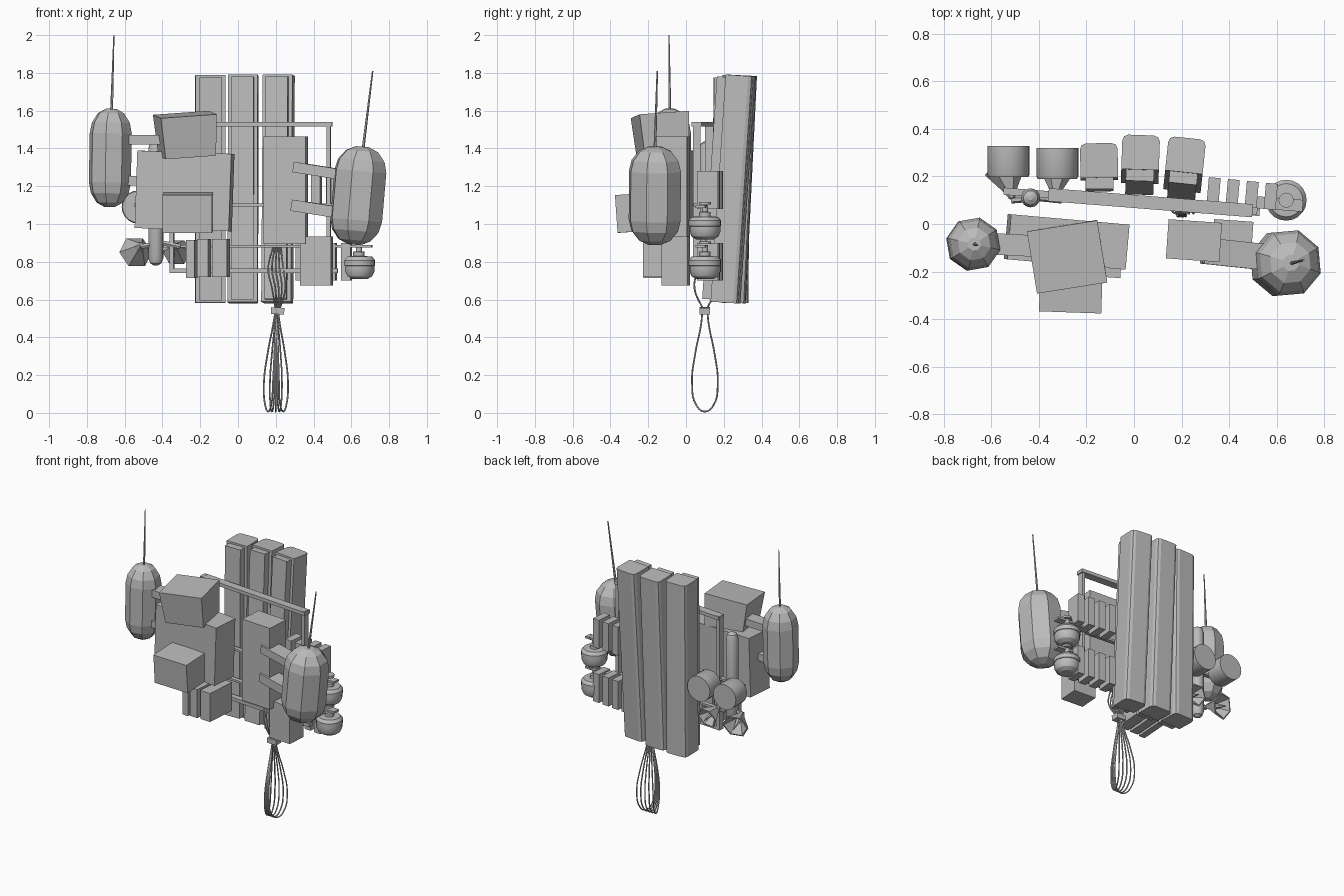
import bpy, bmesh, math
from mathutils import Vector, Matrix, Euler

cube = bpy.data.objects.get("Cube")
if cube:
    bpy.data.objects.remove(cube)

grey = bpy.data.materials.new("plain grey")
grey.use_nodes = True
grey.diffuse_color = (0.5, 0.5, 0.5, 1)
grey.node_tree.nodes["Principled BSDF"].inputs["Base Color"].default_value = (0.5, 0.5, 0.5, 1)


def finish(name, bm, loc=(0, 0, 0), rot=(0, 0, 0), smooth=False):
    bmesh.ops.recalc_face_normals(bm, faces=bm.faces)
    me = bpy.data.meshes.new(name)
    bm.to_mesh(me)
    bm.free()
    me.materials.append(grey)
    ob = bpy.data.objects.new(name, me)
    bpy.context.collection.objects.link(ob)
    ob.location = loc
    ob.rotation_euler = [math.radians(a) for a in rot]
    if smooth:
        bpy.ops.object.select_all(action='DESELECT')
        ob.select_set(True)
        bpy.context.view_layer.objects.active = ob
        bpy.ops.object.shade_smooth_by_angle(angle=math.radians(30))
    return ob


def box(name, loc, size, rot=(0, 0, 0), taper=1.0, bevel=0):
    """Box whose lower end is scaled by taper."""
    bm = bmesh.new()
    bmesh.ops.create_cube(bm, size=1)
    for v in bm.verts:
        k = taper if v.co.z < 0 else 1
        v.co = Vector((v.co.x * size[0] * k, v.co.y * size[1] * k, v.co.z * size[2]))
    if bevel:
        edges = [e for e in bm.edges if abs(e.verts[0].co.z - e.verts[1].co.z) > size[2] / 2
                 and e.verts[0].co.y > 0]
        bmesh.ops.bevel(bm, geom=edges, offset=bevel, segments=2, affect='EDGES', profile=0.5)
    return finish(name, bm, loc, rot)


def lathe(name, profile, sides, loc, rot=(0, 0, 0), smooth=False, turn=0.0):
    """Closed solid turned about local z from (radius, height) pairs."""
    bm = bmesh.new()
    rings = []
    for r, z in profile:
        rings.append([bm.verts.new((r * math.cos(math.tau * (i + turn) / sides),
                                    r * math.sin(math.tau * (i + turn) / sides), z))
                      for i in range(sides)])
    for a, b in zip(rings, rings[1:]):
        for i in range(sides):
            j = (i + 1) % sides
            bm.faces.new((a[i], a[j], b[j], b[i]))
    bm.faces.new(rings[0][::-1])
    bm.faces.new(rings[-1])
    return finish(name, bm, loc, rot, smooth)


def rod(name, start, end, r0, r1, sides=6):
    a, b = Vector(start), Vector(end)
    ob = lathe(name, [(r0, 0), (r1, (b - a).length)], sides, a)
    ob.rotation_euler = (b - a).to_track_quat('Z', 'Y').to_euler()


def cable(name, points, cyclic=False):
    cu = bpy.data.curves.new(name, 'CURVE')
    cu.dimensions = '3D'
    cu.bevel_depth = 0.0045
    cu.bevel_resolution = 1
    cu.resolution_u = 5
    sp = cu.splines.new('BEZIER')
    sp.bezier_points.add(len(points) - 1)
    for bp, p in zip(sp.bezier_points, points):
        bp.co = p
        bp.handle_left_type = bp.handle_right_type = 'AUTO'
    sp.use_cyclic_u = cyclic
    cu.materials.append(grey)
    ob = bpy.data.objects.new(name, cu)
    bpy.context.collection.objects.link(ob)


# Three tall rear columns, each with a raised front slab
for i, (x, y, lean, yaw) in enumerate([(-0.147, 0.262, -0.5, 1), (0.027, 0.272, -2.8, -2),
                                       (0.213, 0.25, -3.8, -6)]):
    box(f"rear_column_{i + 1}", (x, y, 1.185), (0.158, 0.145, 1.205), (lean, 0, yaw), bevel=0.025)
    m = Euler([math.radians(a) for a in (lean, 0, yaw)]).to_matrix()
    box(f"column_front_slab_{i + 1}", Vector((x, y, 1.185)) + m @ Vector((0, -0.095, 0)),
        (0.118, 0.05, 1.18), (lean, 0, yaw))

# Frame of beams and posts
FRAME_YAW = -4.5


def frame_y(x):
    return 0.095 - 0.079 * x


for name, x0, x1, z, depth, height in [("top_beam", -0.36, 0.5, 1.527, 0.055, 0.024),
                                       ("middle_beam", -0.55, 0.52, 1.10, 0.03, 0.015),
                                       ("upper_rail", -0.4, 0.5, 0.882, 0.03, 0.014),
                                       ("lower_rail", -0.36, 0.53, 0.752, 0.04, 0.024)]:
    xm = (x0 + x1) / 2
    box(name, (xm, frame_y(xm), z), (x1 - x0, depth, height), (0, 0, FRAME_YAW))
for x in (-0.35, 0.48):
    box("frame_post", (x, frame_y(x), 1.14), (0.022, 0.04, 0.8), (0, 0, FRAME_YAW))

# Eight-sided pods with whip aerials
POD = [(0.25, -1), (0.62, -0.91), (0.9, -0.72), (1, -0.5),
       (1, 0.5), (0.9, 0.72), (0.62, 0.91), (0.25, 1)]
for side, r, loc, rot in [("right", 0.114, (-0.676, -0.085, 1.35), (0, 1, 10)),
                          ("left", 0.144, (0.637, -0.165, 1.15), (0, 5, 5))]:
    lathe(side + "_pod", [(k * r, h * 0.26) for k, h in POD], 8, loc, rot, turn=0.5)
rod("right_aerial", (-0.67, -0.085, 1.58), (-0.657, -0.09, 2.0), 0.008, 0.003)
rod("left_aerial", (0.66, -0.165, 1.38), (0.713, -0.152, 1.81), 0.008, 0.004)

# Arms holding the pods
for z, h in [(1.445, 0.05), (1.23, 0.05)]:
    box("right_pod_arm", (-0.47, -0.09, z), (0.24, 0.09, h), (0, 0, -3))
for x, z, h in [(0.42, 1.282, 0.055), (0.41, 1.08, 0.06)]:
    box("left_pod_arm", (x, -0.125, z), (0.25, 0.11, h), (0, 9, -6))

# Right-hand equipment boxes
box("right_main_box", (-0.283, -0.075, 1.175), (0.5, 0.19, 0.41), (0, 2, -5))
box("right_upper_box", (-0.275, -0.13, 1.47), (0.3, 0.265, 0.22), (4, -4, 9), taper=0.9)
box("right_front_box", (-0.265, -0.265, 1.06), (0.262, 0.2, 0.2), (4, 0, -2))
for x, w, z in [(-0.245, 0.045, 0.815), (-0.18, 0.06, 0.82), (-0.09, 0.08, 0.82)]:
    box("right_lower_slab", (x, -0.115, z), (w, 0.22, 0.2), (0, 0, -4))

# Left-hand equipment boxes
box("left_main_box", (0.252, -0.07, 1.178), (0.225, 0.165, 0.57), (0, 0, -4))
box("left_lower_box", (0.415, -0.055, 0.805), (0.165, 0.14, 0.26), (0, 0, -4))

# Two rows of upright plates behind the left side
for z in (1.18, 0.8):
    for i in range(4):
        box("rear_plate", (0.335 + 0.08 * i, 0.14 - 0.008 * i, z), (0.05, 0.11, 0.2), (0, 0, -5))

# Hanging round bowls on the left side
BOWL = [(0.045, 0), (0.07, 0.015), (0.082, 0.04), (0.082, 0.07), (0.086, 0.072), (0.086, 0.1),
        (0.07, 0.12), (0.03, 0.122), (0.03, 0.145), (0.016, 0.147), (0.016, 0.18)]
for z in (0.708, 0.918):
    lathe("hanging_bowl", BOWL, 20, (0.64, 0.1, z), smooth=True)
    box("bowl_bracket", (0.6, 0.085, z + 0.175), (0.22, 0.05, 0.014), (0, 0, FRAME_YAW))
    lathe("bowl_collar", [(0.032, 0), (0.032, 0.014)], 12, (0.64, 0.1, z + 0.185))

# Upright canister
lathe("canister", [(0.01, -0.33), (0.03, -0.318), (0.04, -0.29), (0.04, 0.29),
                   (0.03, 0.318), (0.01, 0.33)], 16, (-0.435, 0.11, 1.11), smooth=True)

# Rear drums and six-sided open horns with a centre spike
for x, y in [(-0.528, 0.262), (-0.322, 0.255)]:
    lathe("rear_drum", [(0.083, -0.065), (0.088, -0.055), (0.088, 0.065)], 20,
          (x, y, 1.09), (-90, 0, 0), smooth=True)
HORN = [(0.012, -0.1), (0.03, -0.06), (0.085, 0.03), (0.075, 0.032), (0.02, -0.04), (0.003, 0.06)]
for x, r, yaw in [(-0.535, 1.05, 14), (-0.325, 0.9, -4)]:
    lathe("rear_horn", [(a * r, b) for a, b in HORN], 6, (x, 0.2, 0.86), (-108, 0, yaw))
    rod("horn_mount", (x + 0.02, 0.1, 0.88), (-0.4, 0.11, 0.9), 0.014, 0.014)

# Bundle of cables: hanging loops, clip and loose upper ends
LOOP = [(0.012, 0.56), (0.02, 0.47), (0.05, 0.32), (0.068, 0.16), (0.045, 0.04)]
for i in range(5):
    s = (i - 2) / 2
    path = ([(w, z) for w, z in LOOP] + [(0, 0.007)] + [(-w, z) for w, z in LOOP[::-1]])
    pts = []
    for w, z in path:
        fan = s * 0.04 * min(1, (0.56 - z) / 0.35)
        pts.append((0.205 - 0.01 * (0.56 - z) + fan + w * s * 0.35, 0.1 + w, z))
    cable("cable_loop", pts)
    for d in (-1, 1):
        cable("cable_end", [(0.21 + s * 0.012, 0.1 + d * 0.01, 0.55),
                            (0.215 + s * 0.035, 0.1 + d * 0.055, 0.66),
                            (0.2 + s * 0.04, 0.09 + d * 0.03, 0.76),
                            (0.205 + s * 0.02, 0.085, 0.88)])
box("cable_clip", (0.21, 0.1, 0.54), (0.07, 0.055, 0.035), (0, 3, 0))
